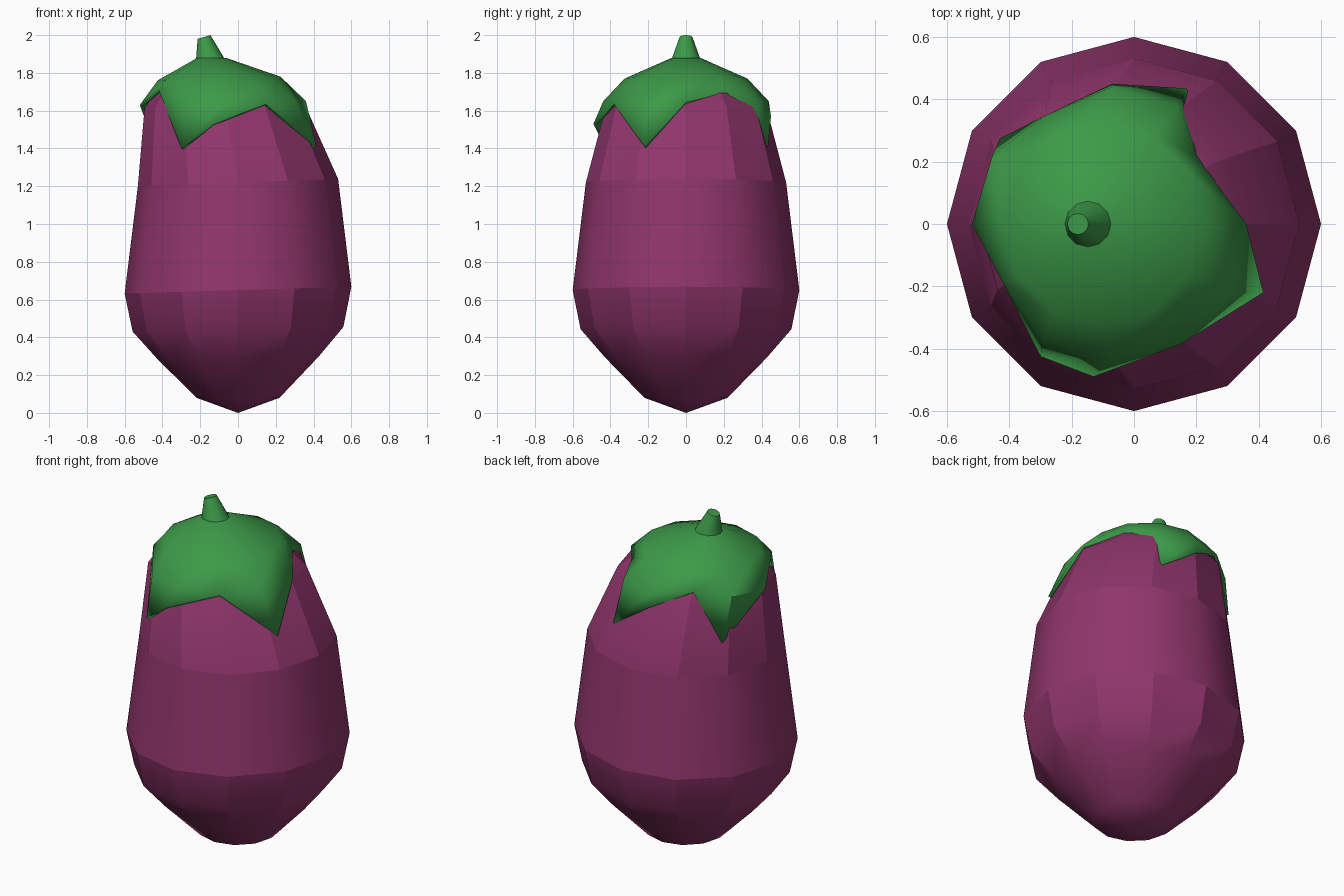
import bpy, bmesh, math
from mathutils import Vector

if "Cube" in bpy.data.objects:
    bpy.data.objects.remove(bpy.data.objects["Cube"])

N = 12


def material(name, rgb):
    m = bpy.data.materials.new(name)
    m.diffuse_color = (*rgb, 1)
    m.use_nodes = True
    m.node_tree.nodes["Principled BSDF"].inputs["Base Color"].default_value = m.diffuse_color
    return m


def ring(cx, z, r, tilt=0.0):
    """Twelve points round (cx, 0, z); tilt raises the +x side."""
    pts = []
    for i in range(N):
        a = math.tau * i / N
        c, s = math.cos(a), math.sin(a)
        pts.append(Vector((cx + r * c, r * s, z + tilt * r * c)))
    return pts


def loft(name, rings, mat, cap_bottom=True, cap_top=True):
    """Skin a stack of rings, listed from bottom to top."""
    bm = bmesh.new()
    rows = [[bm.verts.new(p) for p in pts] for pts in rings]
    for lo, hi in zip(rows, rows[1:]):
        for i in range(N):
            j = (i + 1) % N
            bm.faces.new((lo[i], lo[j], hi[j], hi[i]))
    if cap_bottom:
        bm.faces.new(rows[0][::-1])
    if cap_top:
        bm.faces.new(rows[-1])
    bmesh.ops.remove_doubles(bm, verts=bm.verts[:], dist=1e-4)
    for f in bm.faces:
        f.smooth = True
    me = bpy.data.meshes.new(name)
    bm.to_mesh(me)
    bm.free()
    me.materials.append(mat)
    ob = bpy.data.objects.new(name, me)
    bpy.context.collection.objects.link(ob)
    return ob


purple = material("purple_skin", (0.28, 0.036, 0.15))
green = material("green_leaf", (0.045, 0.32, 0.065))

# Fruit body: a slightly leaning stack of rings
profile = [  # centre x, z, radius, tilt
    (0, 0, 0, 0), (0, 0.08, 0.22, 0), (0, 0.295, 0.43, 0.015),
    (0, 0.443, 0.558, 0.022), (0, 0.65, 0.60, 0.03),
    (0, 1.22, 0.53, 0.035), (-0.07, 1.62, 0.425, 0.02),
    (-0.10, 1.75, 0.305, 0.02), (-0.14, 1.86, 0.08, 0),
]
body = loft("fruit_body", [ring(*p) for p in profile], purple, cap_bottom=False)
# Facet edges are sharp everywhere but on the smooth middle band
me = body.data
for e in me.edges:
    a, b = (me.vertices[v].co for v in e.vertices)
    lo, hi = min(a.z, b.z), max(a.z, b.z)
    upright = hi - lo > 0.09
    middle = lo > 0.6 and hi < 1.3
    seam = not upright and (0.6 < lo < 0.7 or 1.15 < lo < 1.3)
    if seam or (upright and not middle and lo > 0.2):
        e.use_edge_sharp = True

# Leafy cap: jagged rim counter-clockwise from +x
rim = [Vector(p) for p in [
    (0.36, 0, 1.65), (0.20, 0.22, 1.70), (0.17, 0.435, 1.41),
    (-0.07, 0.45, 1.57), (-0.29, 0.345, 1.68), (-0.43, 0.275, 1.39),
    (-0.52, 0, 1.63), (-0.42, -0.19, 1.71), (-0.30, -0.425, 1.40),
    (-0.13, -0.49, 1.53), (0.15, -0.385, 1.64), (0.415, -0.22, 1.41)]]
shoulder = [e if e.z > 1.6 else s
            for e, s in zip(rim, ring(-0.075, 1.65, 0.438))]
cap = loft("leaf_cap",
           [rim, shoulder, ring(-0.10, 1.77, 0.325, 0.03), ring(-0.14, 1.88, 0.075)],
           green, cap_bottom=False)
solid = cap.modifiers.new("thickness", "SOLIDIFY")
solid.thickness = 0.018
solid.offset = -1

# Stem: short leaning taper
stem = loft("stem", [ring(-0.145, 1.87, 0.077), ring(-0.18, 1.99, 0.034, 0.29)], green)

for ob in (cap, stem):
    bpy.ops.object.select_all(action="DESELECT")
    ob.select_set(True)
    bpy.context.view_layer.objects.active = ob
    bpy.ops.object.shade_smooth_by_angle(angle=math.radians(35))
